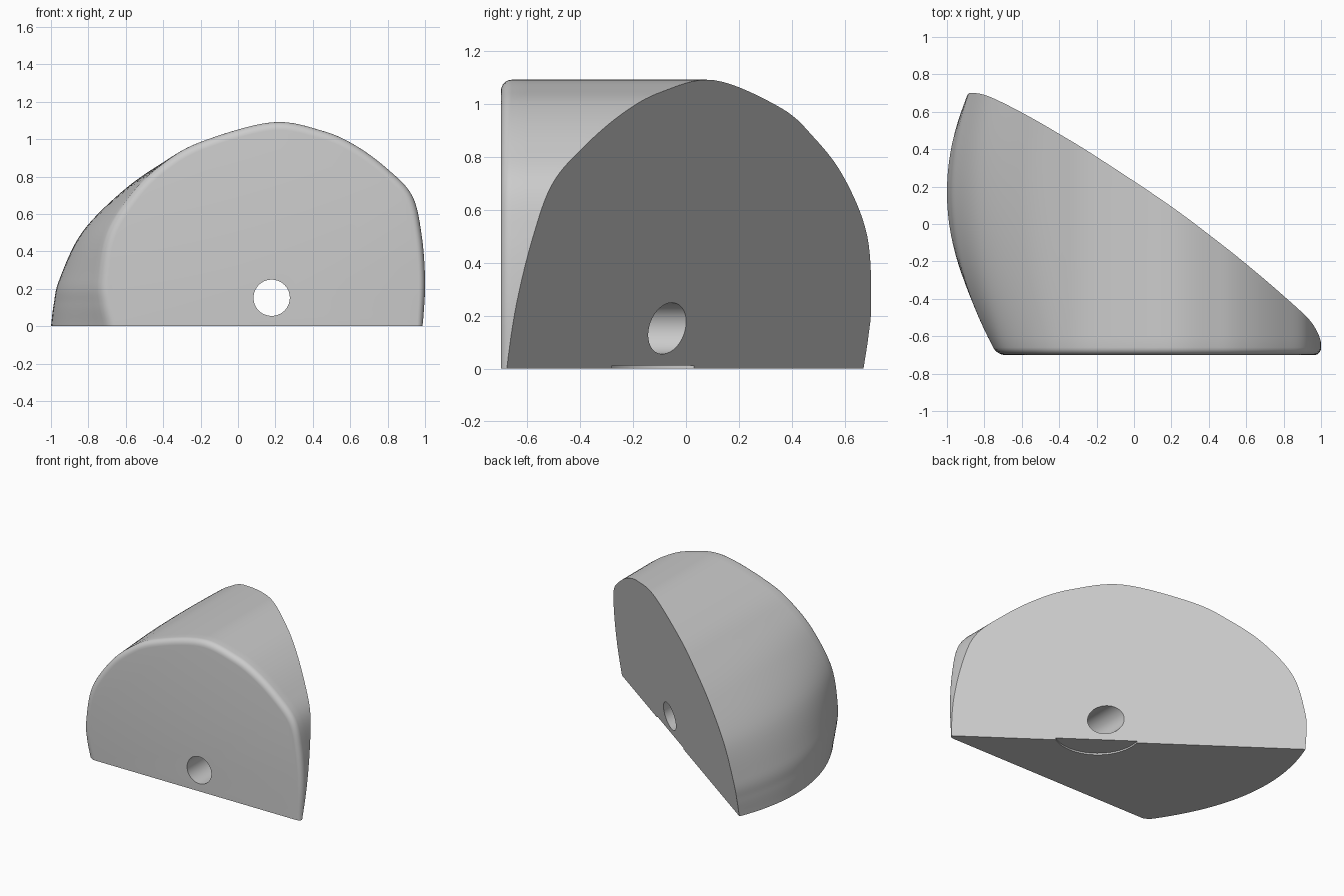
import bpy, bmesh, math
from mathutils import Vector, Matrix

cube = bpy.data.objects.get("Cube")
if cube:
    bpy.data.objects.remove(cube, do_unlink=True)

# Single grey material
grey = bpy.data.materials.new("plain_grey")
grey.use_nodes = True
colour = (0.6, 0.6, 0.6, 1)
grey.diffuse_color = colour
grey.node_tree.nodes["Principled BSDF"].inputs["Base Color"].default_value = colour

# Arch outline (x, z) at the front, and x of the left side where it bulges most
ARCH = [(-.69, 0), (-.72, .12), (-.73, .25), (-.69, .5), (-.555, .72), (-.4, .87),
        (-.2, .985), (.18, 1.09), (.45, 1.045), (.63, .965), (.8, .84), (.93, .7),
        (.98, .5), (1, .25), (.99, 0)]
BULGE = [-1, -.985, -.955, -.835, -.62, -.41]


def spline(points, steps=8):
    """Smooth curve through the points."""
    pts = [Vector(p) for p in points]
    pts = [2 * pts[0] - pts[1]] + pts + [2 * pts[-1] - pts[-2]]
    out = []
    for a, b, c, d in zip(pts, pts[1:], pts[2:], pts[3:]):
        for i in range(steps):
            t = i / steps
            out.append(0.5 * (2 * b + (c - a) * t + (2 * a - 5 * b + 4 * c - d) * t ** 2
                              + (3 * b - a - 3 * c + d) * t ** 3))
    return out + [pts[-2]]


def section(y, inset=0):
    """Arch at depth y, its left side swelling towards the middle."""
    w = 1 - ((y - .17) / .87) ** 2
    pts = [(x + (BULGE[i] - x) * w, z) if i < len(BULGE) else (x, z)
           for i, (x, z) in enumerate(ARCH)]
    return [Vector((.18 + (p.x - .18) * (1 - inset), y, max(p.y, 0) * (1 - inset)))
            for p in spline(pts)]


# Loft the body from a rounded front edge to beyond the slanted cut
RADIUS = .04
rings = []
for i in range(6):
    a = i / 5 * math.pi / 2
    rings.append(section(-.7 + RADIUS * (1 - math.cos(a)), RADIUS * (1 - math.sin(a))))
rings += [section(-.66 + 1.54 * i / 28) for i in range(1, 29)]

bm = bmesh.new()
loops = [[bm.verts.new(p) for p in ring] for ring in rings]
for a, b in zip(loops, loops[1:]):
    for i in range(len(a)):
        j = (i + 1) % len(a)
        bm.faces.new((a[i], a[j], b[j], b[i]))
bm.faces.new(loops[0])
bm.faces.new(loops[-1])

# Slanted, slightly overhanging back face
cut = bmesh.ops.bisect_plane(bm, geom=bm.verts[:] + bm.edges[:] + bm.faces[:], dist=1e-5,
                             plane_co=(.18, -.1, 0), plane_no=(.716, 1, -.19), clear_outer=True)
bmesh.ops.holes_fill(bm, edges=[e for e in bm.edges if e.is_boundary], sides=0)
bmesh.ops.recalc_face_normals(bm, faces=bm.faces[:])
mesh = bpy.data.meshes.new("wedge_body")
bm.to_mesh(mesh)
bm.free()
mesh.materials.append(grey)
body = bpy.data.objects.new("wedge_body", mesh)
bpy.context.collection.objects.link(body)
bpy.context.view_layer.objects.active = body
body.select_set(True)


def drill(name, centre, radius, depth, rotation):
    """Cut a round hole into the body."""
    tool = bmesh.new()
    bmesh.ops.create_cone(tool, cap_ends=True, segments=64, radius1=radius, radius2=radius,
                          depth=depth, matrix=Matrix.Translation(centre) @ rotation)
    data = bpy.data.meshes.new(name)
    tool.to_mesh(data)
    tool.free()
    data.materials.append(grey)
    cutter = bpy.data.objects.new(name, data)
    cutter.hide_render = True
    bpy.context.collection.objects.link(cutter)
    mod = body.modifiers.new(name, 'BOOLEAN')
    mod.operation, mod.solver, mod.object = 'DIFFERENCE', 'EXACT', cutter
    bpy.ops.object.modifier_apply(modifier=name)
    bpy.data.objects.remove(cutter, do_unlink=True)


# Through hole from front to back, and shallow round recess underneath
drill("through_hole", (.18, 0, .152), .097, 3, Matrix.Rotation(math.pi / 2, 4, 'X'))
drill("base_recess", (.28, -.035, 0), .288, .024, Matrix.Identity(4))

bpy.ops.object.shade_smooth_by_angle(angle=math.radians(30))
